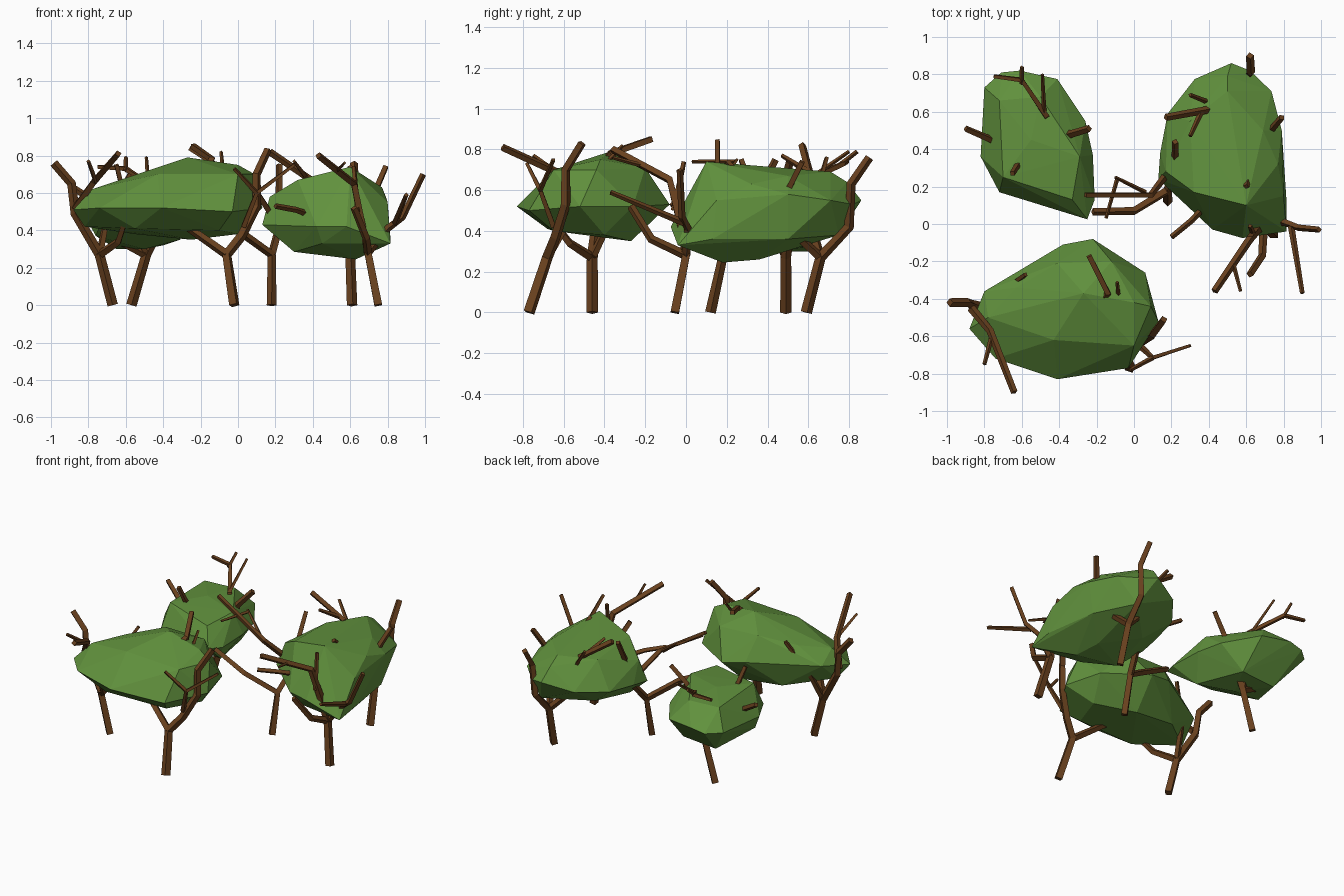
import bpy, bmesh


def material(name, rgb):
    m = bpy.data.materials.new(name)
    m.diffuse_color = (*rgb, 1)
    return m


LEAF = material("leaf_green", (0.12, 0.285, 0.047))
BARK = material("bark_brown", (0.14, 0.052, 0.013))


def add(name, mesh, mat):
    ob = bpy.data.objects.new(name, mesh)
    bpy.context.collection.objects.link(ob)
    mesh.materials.clear()
    mesh.materials.append(mat)
    return ob


def foliage(name, rim, crown, base):
    """Faceted leaf clump: hull around a rim, a crown and an underside."""
    bm = bmesh.new()
    for p in rim + crown + base:
        bm.verts.new(p)
    r = bmesh.ops.convex_hull(bm, input=bm.verts)
    loose = {g for g in r["geom_interior"] + r["geom_unused"]
             if isinstance(g, bmesh.types.BMVert)}
    bmesh.ops.delete(bm, geom=list(loose), context='VERTS')
    bmesh.ops.recalc_face_normals(bm, faces=bm.faces)
    me = bpy.data.meshes.new(name)
    bm.to_mesh(me)
    bm.free()
    add(name, me, LEAF)


def branches(name, *paths):
    """Tapered four-sided limbs; each path is (start radius, end radius, points)."""
    cu = bpy.data.curves.new(name + "_path", 'CURVE')
    cu.dimensions = '3D'
    cu.bevel_depth = 0.88
    cu.bevel_resolution = 0
    cu.use_fill_caps = True
    for r0, r1, pts in paths:
        s = cu.splines.new('POLY')
        s.use_smooth = False
        s.points.add(len(pts) - 1)
        for i, p in enumerate(pts):
            s.points[i].co = (*p, 1)
            s.points[i].radius = r0 + (r1 - r0) * i / (len(pts) - 1)
    tmp = bpy.data.objects.new(name + "_path", cu)
    bpy.context.collection.objects.link(tmp)
    dg = bpy.context.evaluated_depsgraph_get()
    me = bpy.data.meshes.new_from_object(tmp.evaluated_get(dg))
    bpy.data.objects.remove(tmp)
    for f in me.polygons:
        f.use_smooth = False
    add(name, me, BARK)


# Front left leaf clump
foliage("front_left_foliage",
        [(-.88, -.56, .51), (-.80, -.36, .55), (-.38, -.11, .56), (-.22, -.08, .53),
         (.06, -.26, .52), (.13, -.52, .52), (-.03, -.77, .50), (-.41, -.83, .52),
         (-.74, -.72, .52)],
        [(-.78, -.5, .62), (-.63, -.34, .66), (-.41, -.21, .72), (-.27, -.37, .79),
         (0, -.42, .75), (.09, -.44, .70), (0, -.65, .70), (-.43, -.62, .70),
         (-.12, -.2, .71)],
        [(-.82, -.5, .42), (-.55, -.28, .38), (-.25, -.27, .35), (0, -.4, .38),
         (-.1, -.65, .40), (-.55, -.68, .41)])

# Back left leaf clump
foliage("back_left_foliage",
        [(-.80, .73, .5), (-.71, .81, .5), (-.61, .82, .52), (-.41, .775, .51),
         (-.26, .55, .5), (-.22, .37, .5), (-.21, .13, .5), (-.25, .025, .52),
         (-.54, .12, .45), (-.72, .17, .47), (-.82, .36, .48)],
        [(-.72, .66, .63), (-.5, .68, .63), (-.7, .25, .64), (-.55, .45, .65),
         (-.29, .36, .64), (-.33, .13, .62), (-.58, .22, .63)],
        [(-.76, .32, .37), (-.65, .6, .30), (-.4, .6, .32), (-.31, .25, .35),
         (-.5, .4, .30)])

# Right leaf clump
foliage("right_foliage",
        [(.13, .24, .43), (.14, .38, .45), (.18, .59, .47), (.325, .775, .5),
         (.52, .86, .55), (.62, .82, .53), (.735, .71, .55), (.79, .50, .58),
         (.815, .13, .36), (.815, -.04, .33), (.58, -.075, .42), (.42, -.03, .42)],
        [(.60, .1, .74), (.50, .71, .69), (.69, .5, .67), (.3, .55, .65),
         (.32, .17, .67), (.80, .15, .55), (.77, .32, .63), (.17, .28, .58),
         (.50, .79, .64)],
        [(.63, .18, .245), (.3, .19, .285), (.6, .36, .26), (.35, .5, .33),
         (.6, .75, .38), (.45, .02, .33), (.76, .5, .36)])

# Stems and twigs of the front left clump
branches("front_left_outer_stem",
         (.032, .026, [(-.67, -.46, 0), (-.74, -.46, .27), (-.87, -.43, .49),
                       (-.89, -.42, .65), (-.985, -.42, .76)]),
         (.026, .021, [(-.87, -.45, .52), (-.77, -.57, .66), (-.64, -.90, .81)]),
         (.016, .012, [(-.76, -.6, .66), (-.80, -.75, .77)]),
         (.028, .020, [(-.74, -.46, .27), (-.64, -.57, .34), (-.61, -.64, .43)]),
         (.024, .015, [(-.74, -.46, .27), (-.70, -.36, .48), (-.58, -.27, .70)]))
branches("front_left_inner_stem",
         (.034, .024, [(-.02, -.77, 0), (-.06, -.68, .27), (.02, -.64, .37),
                       (.10, -.59, .53), (.10, -.59, .70), (.16, -.51, .83)]),
         (.028, .022, [(-.06, -.68, .27), (-.26, -.60, .41), (-.25, -.50, .60),
                       (-.14, -.37, .78), (-.24, -.17, .85)]),
         (.020, .012, [(.03, -.65, .42), (.10, -.715, .60), (.30, -.65, .75)]),
         (.016, .012, [(.10, -.715, .60), (-.02, -.78, .73)]),
         (.015, .010, [(-.08, -.42, .70), (-.09, -.31, .82)]))

# Stem and twigs of the back left clump
branches("back_left_stem",
         (.032, .022, [(-.57, .49, 0), (-.49, .49, .27), (-.40, .50, .45),
                       (-.34, .48, .63), (-.24, .51, .74)]),
         (.028, .020, [(-.49, .49, .27), (-.66, .46, .36), (-.76, .45, .55),
                       (-.90, .51, .64)]),
         (.026, .014, [(-.49, .49, .27), (-.47, .58, .64), (-.60, .77, .73),
                       (-.75, .79, .74)]),
         (.014, .010, [(-.48, .60, .65), (-.49, .80, .79)]),
         (.014, .012, [(-.60, .75, .72), (-.60, .84, .79)]),
         (.022, .018, [(-.49, .49, .27), (-.60, .35, .55), (-.65, .27, .75)]))

# Stems and twigs of the right clump
branches("right_inner_stem",
         (.030, .022, [(.18, .12, 0), (.18, .18, .27), (.0, .07, .40),
                       (-.22, .065, .51)]),
         (.026, .020, [(.18, .18, .27), (.22, .30, .42), (.22, .36, .60),
                       (.22, .44, .75)]),
         (.024, .017, [(.20, .30, .45), (.09, .155, .62), (-.26, .155, .84)]),
         (.014, .010, [(.06, .17, .63), (-.10, .25, .75)]),
         (.013, .010, [(-.09, .24, .74), (-.15, .03, .74)]),
         (.020, .017, [(.42, .14, .47), (.31, .02, .51), (.20, -.07, .53)]))
branches("right_front_stem",
         (.033, .022, [(.75, -.055, 0), (.695, 0, .28), (.66, -.03, .45),
                       (.62, -.08, .65), (.43, -.36, .80)]),
         (.014, .010, [(.53, -.21, .72), (.57, -.36, .76)]),
         (.024, .018, [(.695, 0, .28), (.80, .01, .41), (.88, -.02, .47),
                       (.99, -.03, .70)]),
         (.020, .014, [(.84, -.01, .44), (.90, -.37, .59)]),
         (.026, .022, [(.695, 0, .28), (.685, -.17, .36), (.62, -.27, .52)]),
         (.018, .014, [(.64, -.06, .5), (.62, -.01, .74)]))
branches("right_back_stem",
         (.032, .024, [(.61, .59, 0), (.60, .66, .27), (.61, .80, .42),
                       (.625, .81, .63), (.62, .90, .76)]),
         (.026, .020, [(.60, .66, .27), (.68, .50, .42), (.73, .50, .60),
                       (.79, .57, .74)]),
         (.026, .022, [(.60, .66, .27), (.42, .61, .45), (.39, .61, .67),
                       (.17, .57, .82)]),
         (.018, .012, [(.36, .60, .69), (.30, .47, .77)]),
         (.016, .013, [(.40, .65, .62), (.30, .69, .76)]),
         (.020, .018, [(.68, .50, .42), (.60, .20, .74)]))
